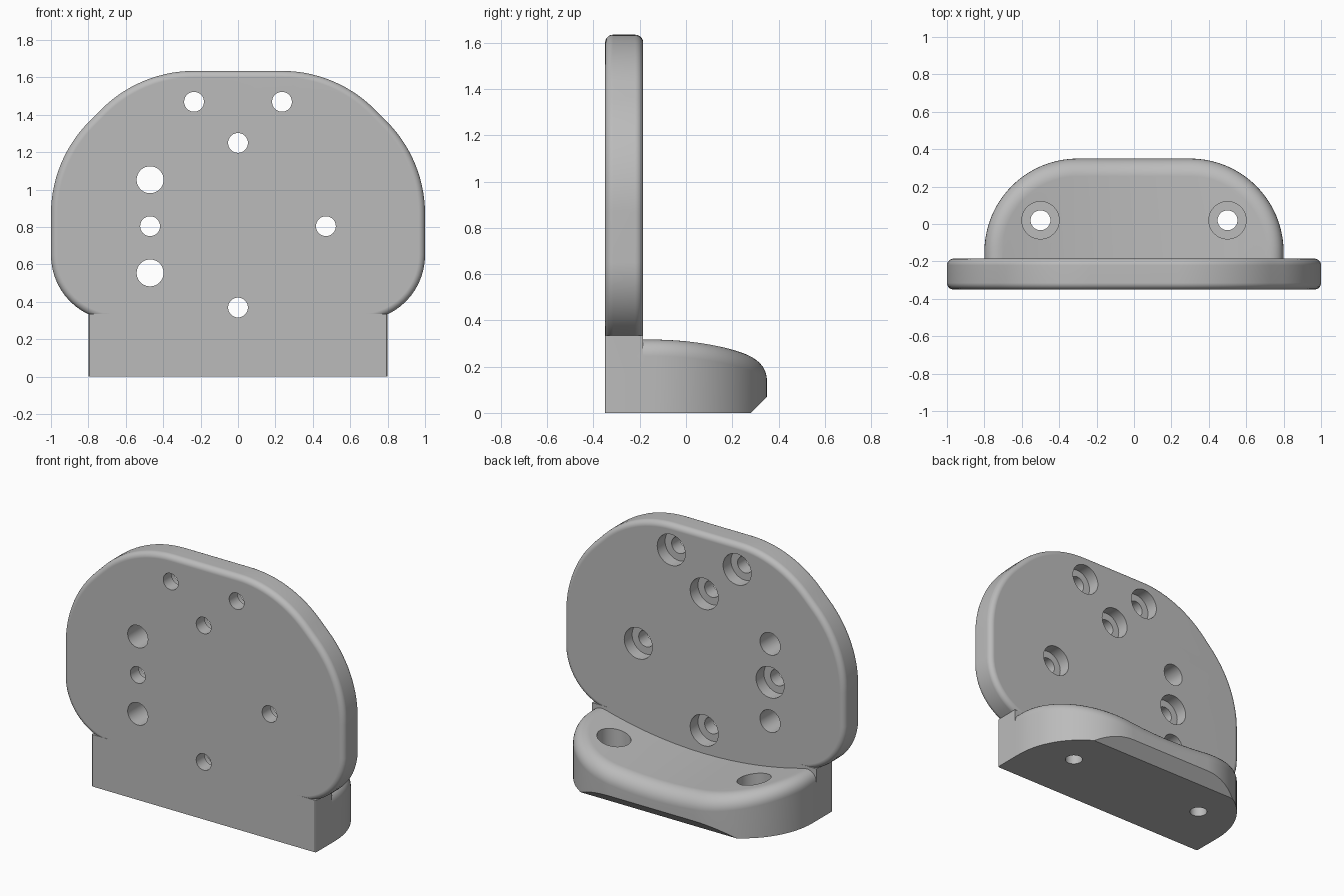
import bpy, bmesh
from math import pi, sin, cos, sqrt, radians
from mathutils import Matrix

cube = bpy.data.objects.get("Cube")
if cube:
    bpy.data.objects.remove(cube, do_unlink=True)

FRONT, BACK = -0.35, -0.185      # plate faces
NECK = 0.8                       # half width of neck and foot

grey = bpy.data.materials.new("grey plastic")
grey.use_nodes = True
COLOUR = (0.5, 0.5, 0.5, 1)
grey.diffuse_color = COLOUR
grey.node_tree.nodes["Principled BSDF"].inputs["Base Color"].default_value = COLOUR


def make(name, bm):
    bmesh.ops.recalc_face_normals(bm, faces=bm.faces[:])
    mesh = bpy.data.meshes.new(name)
    bm.to_mesh(mesh)
    bm.free()
    mesh.materials.append(grey)
    ob = bpy.data.objects.new(name, mesh)
    bpy.context.collection.objects.link(ob)
    return ob


def combine(target, other, operation):
    mod = target.modifiers.new(operation, 'BOOLEAN')
    mod.operation, mod.object, mod.solver = operation, other, 'EXACT'
    bpy.context.view_layer.objects.active = target
    bpy.ops.object.modifier_apply(modifier=mod.name)
    bpy.data.objects.remove(other, do_unlink=True)


def arc(cx, cy, r, a0, a1, n):
    steps = [radians(a0 + (a1 - a0) * i / n) for i in range(n + 1)]
    return [(cx + r * cos(a), cy + r * sin(a)) for a in steps]


# Rounded upright plate, with filleted front and back rims
def upright():
    half = (arc(0.65, 0.65, 0.35, -90, 0, 14)
            + arc(0.3, 0.87, 0.7, 0, 45, 14)
            + arc(0.235, 0.935, 0.7, 45, 90, 14))
    outline = half + [(-x, z) for x, z in reversed(half)]
    bm = bmesh.new()
    face = bm.faces.new([bm.verts.new((x, FRONT, z)) for x, z in outline])
    ext = bmesh.ops.extrude_face_region(bm, geom=[face])["geom"]
    moved = [v for v in ext if isinstance(v, bmesh.types.BMVert)]
    bmesh.ops.translate(bm, verts=moved, vec=(0, BACK - FRONT, 0))
    rims = [e for e in bm.edges if abs(e.verts[0].co.y - e.verts[1].co.y) < 1e-4]
    bmesh.ops.bevel(bm, geom=rims, offset=0.035, segments=5, profile=0.5,
                    affect='EDGES', clamp_overlap=False)
    return make("mounting_bracket", bm)


# Straight neck under the plate
def neck():
    bm = bmesh.new()
    bmesh.ops.create_cube(bm, size=1)
    bmesh.ops.scale(bm, verts=bm.verts, vec=(2 * NECK, BACK - FRONT, 0.335))
    bmesh.ops.translate(bm, verts=bm.verts, vec=(0, (FRONT + BACK) / 2, 0.1675))
    side = [e for e in bm.edges if all(v.co.y < FRONT + 0.01 for v in e.verts)
            and abs(e.verts[0].co.x - e.verts[1].co.x) < 0.01]
    bmesh.ops.bevel(bm, geom=side, offset=0.01, segments=3, profile=0.5, affect='EDGES')
    return make("neck", bm)


# Foot with rounded back corners, saddle-shaped top and filleted rim
def foot():
    fillet, steps, saddle = 0.095, 8, 2.7
    bm = bmesh.new()

    def ring(inset, drop):
        right = arc(0.3, -0.15, 0.5 - inset, 0, 90, 20)
        flat = [(0.3 - 0.1 * i, 0.35 - inset) for i in range(1, 6)]
        rear = right + flat + [(-x, y) for x, y in reversed(right)]
        loop = rear + [(x, -0.25) for x, y in reversed(rear)]
        verts = []
        for x, y in loop:
            top = 0.22 + saddle - sqrt(saddle ** 2 - x * x)
            verts.append(bm.verts.new((x, y, 0 if drop is None else top - drop)))
        return verts

    rings = [ring(0, None)]
    for i in range(steps + 1):
        a = pi / 2 * i / steps
        rings.append(ring(fillet * (1 - cos(a)), fillet * (1 - sin(a))))
    n = len(rings[0])
    for low, high in zip(rings, rings[1:]):
        for i in range(n):
            j = (i + 1) % n
            bm.faces.new((low[i], low[j], high[j], high[i]))
    cap = rings[-1]
    for i in range(n // 2 - 1):
        bm.faces.new((cap[i], cap[i + 1], cap[n - 2 - i], cap[n - 1 - i]))
    bm.faces.new(rings[0])
    bmesh.ops.recalc_face_normals(bm, faces=bm.faces[:])
    # sloped cut under the back edge
    bmesh.ops.bisect_plane(bm, geom=bm.verts[:] + bm.edges[:] + bm.faces[:],
                           plane_co=(0, 0.28, 0), plane_no=(0, 1, -1), clear_outer=True)
    bmesh.ops.holes_fill(bm, edges=[e for e in bm.edges if e.is_boundary])
    return make("foot", bm)


bracket = upright()
combine(bracket, neck(), 'UNION')
combine(bracket, foot(), 'UNION')


def drill(x, y, z, radius, depth, along_y):
    bm = bmesh.new()
    bmesh.ops.create_cone(bm, cap_ends=True, segments=40, radius1=radius,
                          radius2=radius, depth=depth)
    if along_y:
        bmesh.ops.rotate(bm, verts=bm.verts, matrix=Matrix.Rotation(pi / 2, 3, 'X'))
    bmesh.ops.translate(bm, verts=bm.verts, vec=(x, y, z))
    cutter = make("cutter", bm)
    cutter.hide_render = True
    combine(bracket, cutter, 'DIFFERENCE')


# Screw holes through the plate, counterbored from the back
for x, z in [(-0.235, 1.47), (0.235, 1.47), (0, 1.25), (-0.47, 0.805), (0.47, 0.805), (0, 0.37)]:
    drill(x, -0.26, z, 0.053, 0.4, True)
    drill(x, BACK + 0.02, z, 0.1, 0.2, True)

# Plain holes
for z in (1.053, 0.555):
    drill(-0.47, -0.26, z, 0.072, 0.4, True)

# Counterbored holes down through the foot
for x in (-0.5, 0.5):
    drill(x, 0.02, 0.1, 0.053, 0.8, False)
    drill(x, 0.02, 0.3, 0.1, 0.4, False)

# Smooth shading with crisp edges
bpy.ops.object.select_all(action='DESELECT')
bracket.select_set(True)
bpy.context.view_layer.objects.active = bracket
bpy.ops.object.shade_smooth_by_angle(angle=radians(30))
weighted = bracket.modifiers.new("weighted_normals", 'WEIGHTED_NORMAL')
weighted.keep_sharp = True
